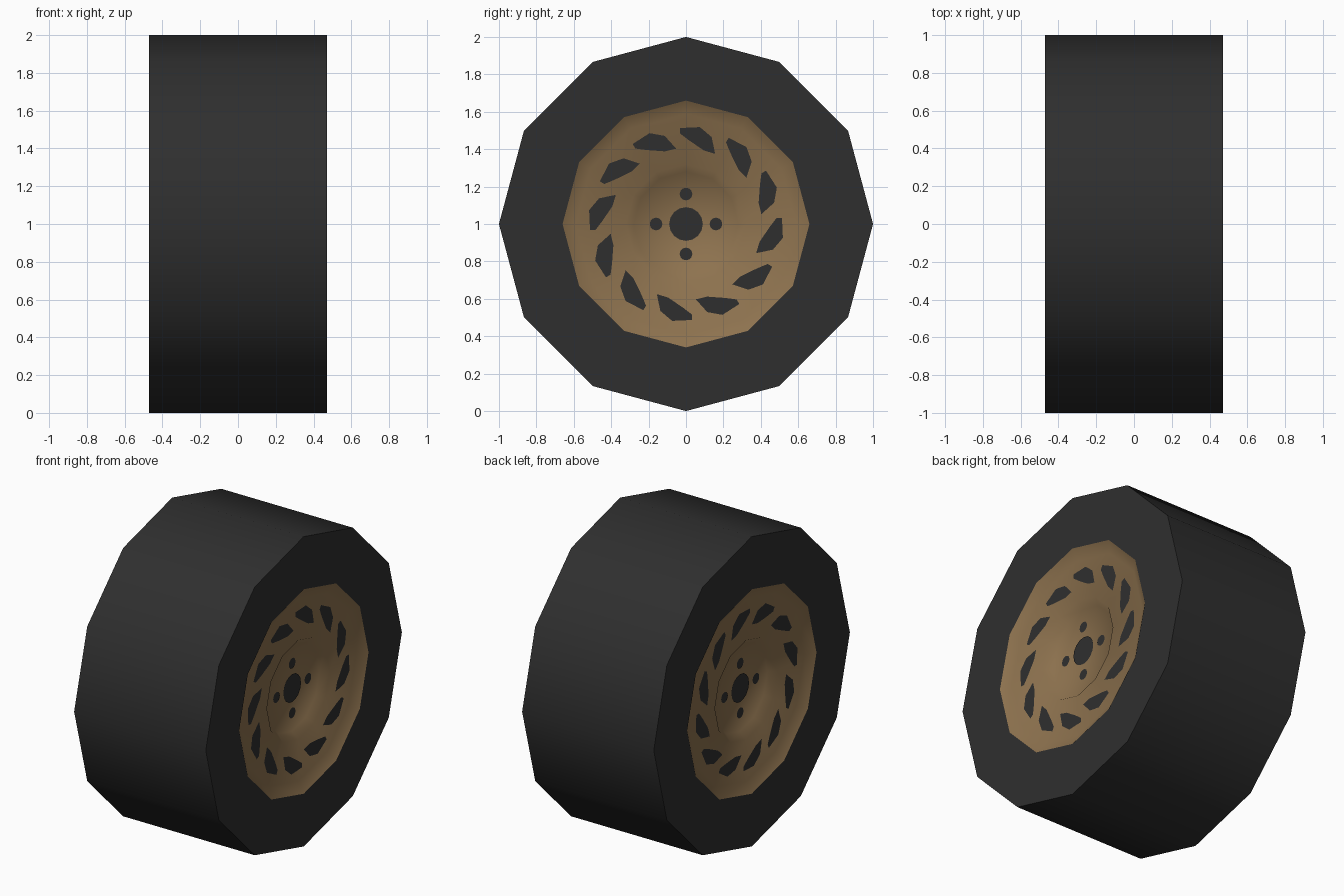
import bpy, bmesh, math

if "Cube" in bpy.data.objects:
    bpy.data.objects.remove(bpy.data.objects["Cube"])

SIDES = 12
AXLE_Z = 1.0


def material(name, rgb):
    m = bpy.data.materials.new(name)
    m.diffuse_color = (*rgb, 1)
    m.use_nodes = True
    m.node_tree.nodes["Principled BSDF"].inputs["Base Color"].default_value = m.diffuse_color
    return m


RUBBER = material("dark rubber", (0.028, 0.028, 0.028))
BRONZE = material("bronze rim", (0.27, 0.17, 0.078))


def finish(name, bm, mat, smooth=None):
    me = bpy.data.meshes.new(name)
    bm.to_mesh(me)
    bm.free()
    me.materials.append(mat)
    ob = bpy.data.objects.new(name, me)
    bpy.context.collection.objects.link(ob)
    if smooth:
        bpy.ops.object.select_all(action='DESELECT')
        ob.select_set(True)
        bpy.context.view_layer.objects.active = ob
        bpy.ops.object.shade_smooth_by_angle(angle=math.radians(smooth))
    return ob


def lathe(bm, profile):
    """Turn (x, radius) points around the axle; radius 0 closes to a point."""
    rings = []
    for x, r in profile:
        if r == 0:
            rings.append([bm.verts.new((x, 0, AXLE_Z))] * SIDES)
            continue
        ring = []
        for i in range(SIDES):
            a = math.tau * i / SIDES
            ring.append(bm.verts.new((x, r * math.sin(a), AXLE_Z + r * math.cos(a))))
        rings.append(ring)
    for a, b in zip(rings, rings[1:]):
        for i in range(SIDES):
            j = (i + 1) % SIDES
            quad = [a[i], b[i], b[j], a[j]]
            bm.faces.new(list(dict.fromkeys(quad)))


def plate(bm, side, x, points):
    """Flat painted opening on the rim, facing outwards."""
    f = bm.faces.new([bm.verts.new((side * x, y, AXLE_Z + z)) for y, z in points])
    f.normal_update()
    if f.normal.x * side < 0:
        f.normal_flip()


def disc(cy, cz, r, n=16):
    return [(cy + r * math.cos(math.tau * k / n), cz + r * math.sin(math.tau * k / n))
            for k in range(n)]


# Tyre: tread and both flat sidewalls
bm = bmesh.new()
lathe(bm, [(-0.47, 0.66), (-0.47, 1.0), (0.47, 1.0), (0.47, 0.66)])
bmesh.ops.recalc_face_normals(bm, faces=bm.faces)
for f in bm.faces:
    c = f.calc_center_median()
    c.z -= AXLE_Z
    if f.normal.dot(c) < 0:
        f.normal_flip()
finish("tyre", bm, RUBBER, 40)

# Slanted vent outline (y, z from the axle)
VENT = [(-0.033, 0.513), (0.074, 0.518), (0.137, 0.465), (0.156, 0.375),
        (0.096, 0.393), (0.015, 0.448), (-0.033, 0.485)]

for side, label in ((1, "right"), (-1, "left")):
    # Dished rim: sloping lip, flat vent band, sunken hub
    bm = bmesh.new()
    lathe(bm, [(side * x, r) for x, r in
               [(0.47, 0.66), (0.43, 0.59), (0.43, 0.32), (0.385, 0.28), (0.38, 0)]])
    for f in bm.faces:
        f.normal_update()
        if f.normal.x * side < 0:
            f.normal_flip()
    finish(label + "_rim", bm, BRONZE, 80)

    # Twelve vents around the band
    bm = bmesh.new()
    for i in range(12):
        c, s = math.cos(math.tau * i / 12), math.sin(math.tau * i / 12)
        plate(bm, side, 0.433, [(y * c + z * s, z * c - y * s) for y, z in VENT])
    finish(label + "_vents", bm, RUBBER)

    # Centre bore and four bolt holes
    bm = bmesh.new()
    plate(bm, side, 0.387, disc(0, 0, 0.09))
    for cy, cz in ((0.16, 0), (-0.16, 0), (0, 0.16), (0, -0.16)):
        plate(bm, side, 0.387, disc(cy, cz, 0.034, 12))
    finish(label + "_hub_holes", bm, RUBBER)
